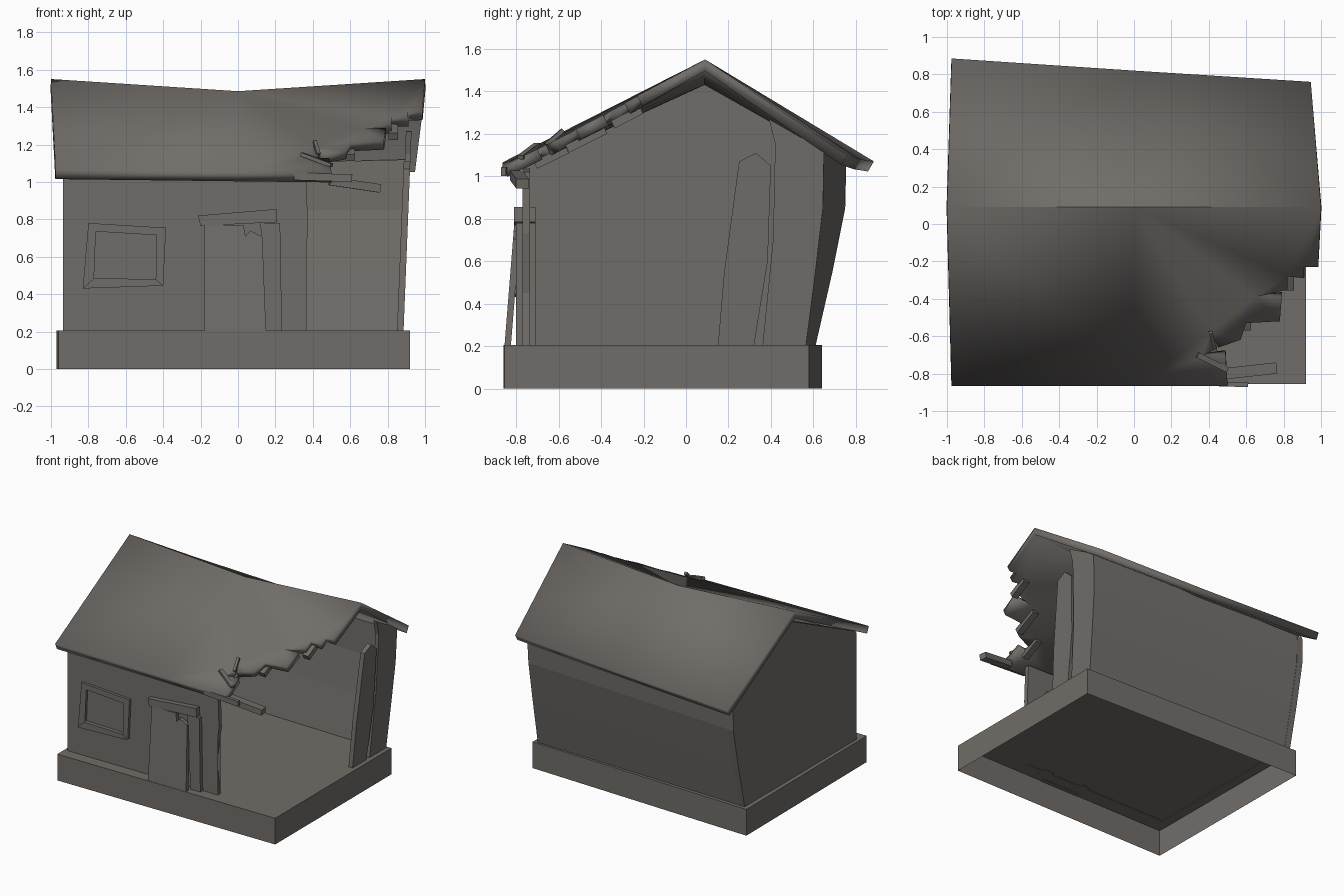
import bpy, bmesh, math
from mathutils import Vector

old = bpy.data.objects.get("Cube")
if old:
    bpy.data.objects.remove(old, do_unlink=True)

stone = bpy.data.materials.new("weathered grey")
stone.use_nodes = True
COLOUR = (0.165, 0.152, 0.14, 1)
stone.diffuse_color = COLOUR
stone.node_tree.nodes["Principled BSDF"].inputs["Base Color"].default_value = COLOUR


def finish(name, bm, smooth=False):
    bmesh.ops.triangulate(bm, faces=[f for f in bm.faces if len(f.verts) > 4])
    bmesh.ops.recalc_face_normals(bm, faces=bm.faces)
    mesh = bpy.data.meshes.new(name)
    bm.to_mesh(mesh)
    bm.free()
    mesh.materials.append(stone)
    ob = bpy.data.objects.new(name, mesh)
    bpy.context.collection.objects.link(ob)
    if smooth:
        bpy.ops.object.select_all(action="DESELECT")
        ob.select_set(True)
        bpy.context.view_layer.objects.active = ob
        bpy.ops.object.shade_smooth_by_angle(angle=math.radians(25))
    return ob


def bridge(name, loop_a, loop_b, cap_b=True):
    """Solid between two matching outlines."""
    bm = bmesh.new()
    a = [bm.verts.new(p) for p in loop_a]
    b = [bm.verts.new(p) for p in loop_b]
    bm.faces.new(a)
    if cap_b:
        bm.faces.new(b)
    for i in range(len(a)):
        j = (i + 1) % len(a)
        bm.faces.new((a[i], a[j], b[j], b[i]))
    return finish(name, bm)


def slab_x(name, yz, x, depth, lean=0.0):
    """Outline in y-z, thick along x, leaning outward with height."""
    loop = [Vector((x + lean * (z - 0.2), y, z)) for y, z in yz]
    return bridge(name, loop, [p + Vector((depth, 0, 0)) for p in loop])


def slab_y(name, xz, y, depth, lean=0.0):
    """Outline in x-z, thick along y, leaning with height."""
    loop = [Vector((x, y + lean * (z - 0.2), z)) for x, z in xz]
    return bridge(name, loop, [p + Vector((0, depth, 0)) for p in loop])


def beam(name, start, end, width, height):
    """Rectangular timber between two points."""
    start, end = Vector(start), Vector(end)
    side = (end - start).cross(Vector((0, 0, 1))).normalized()
    up = side.cross(end - start).normalized()
    ring = [side * (sx * width / 2) + up * (sz * height / 2)
            for sx, sz in ((-1, -1), (1, -1), (1, 1), (-1, 1))]
    return bridge(name, [start + r for r in ring], [end + r for r in ring])


# Foundation, open underneath
plan = [(-0.96, -0.86), (0.92, -0.855), (0.92, 0.58), (-0.97, 0.64)]
bridge("foundation", [(x, y, 0.205) for x, y in plan], [(x, y, 0) for x, y in plan], cap_b=False)

# Walls
slab_x("left_wall", [(-0.765, 0.2), (0.61, 0.2), (0.69, 0.55), (0.75, 0.85), (0.755, 1.06),
                     (0.09, 1.46), (-0.765, 1.05)], -0.935, 0.05)
slab_y("front_wall", [(-0.935, 0.2), (0.365, 0.2), (0.335, 0.45), (0.375, 0.73),
                      (0.365, 1.02), (-0.935, 1.04)], -0.77, 0.035)
left_profile = [(0.61, 0.2), (0.69, 0.55), (0.75, 0.85), (0.755, 1.07)]
right_profile = [(0.565, 0.2), (0.61, 0.55), (0.645, 0.85), (0.65, 1.12)]


def wall_loop(profile, x, lean):
    points = profile + [(y - 0.045, z) for y, z in reversed(profile)]
    return [(x + lean * (z - 0.2), y, z) for y, z in points]


bridge("back_wall", wall_loop(left_profile, -0.93, 0), wall_loop(right_profile, 0.88, 0.03))
slab_x("right_wall_remnant", [(0.36, 0.2), (0.565, 0.2), (0.61, 0.55), (0.645, 0.85), (0.65, 1.12),
                              (0.39, 1.27), (0.42, 1.15), (0.41, 0.7)], 0.855, 0.03, 0.04)
slab_x("broken_wall_board", [(0.15, 0.2), (0.32, 0.2), (0.385, 0.6), (0.4, 1.05),
                             (0.33, 1.11), (0.25, 1.07), (0.18, 0.55)], 0.85, 0.035, 0.04)

# Sagging roof with a ragged hole at the front left corner
RIDGE_Y, FRONT_Y = 0.09, -0.865


def ridge_z(x):
    return 1.485 + 0.065 * abs(x)


def front_point(x, y):
    t = (RIDGE_Y - y) / (RIDGE_Y - FRONT_Y)
    return Vector((x, y, ridge_z(x) * (1 - t) + (1.065 - 0.012 * (x + 1)) * t))


ragged = [(0.5, FRONT_Y), (0.49, -0.7), (0.36, -0.71), (0.43, -0.67), (0.41, -0.58),
          (0.45, -0.66), (0.57, -0.62), (0.6, -0.53), (0.78, -0.52), (0.79, -0.39),
          (0.65, -0.39), (0.82, -0.35), (0.82, -0.28), (0.91, -0.29), (0.91, -0.23),
          (0.985, -0.23)]
mid_ridge, mid_front = front_point(0, RIDGE_Y), front_point(0, FRONT_Y)
left_ridge, right_ridge = front_point(-1, RIDGE_Y), front_point(1, RIDGE_Y)
back_left, back_mid, back_right = (-0.975, 0.885, 1.07), (0, 0.82, 1.08), (0.945, 0.76, 1.1)
panels = [
    [left_ridge, front_point(-0.975, FRONT_Y), mid_front, mid_ridge],
    [mid_ridge, mid_front] + [front_point(*p) for p in ragged] + [right_ridge],
    [mid_ridge, back_mid, back_left, left_ridge],
    [right_ridge, back_right, back_mid, mid_ridge],
]
bm = bmesh.new()
for panel in panels:
    bm.faces.new([bm.verts.new(p) for p in panel])
bmesh.ops.remove_doubles(bm, verts=bm.verts, dist=0.0005)
roof = finish("roof", bm, smooth=True)
up = sum(p.normal.z for p in roof.data.polygons) > 0
shell = roof.modifiers.new("thickness", "SOLIDIFY")
shell.thickness = 0.055
shell.offset = -1 if up else 1

# Broken timbers around the hole
beam("fallen_eave_beam", (0.49, -0.8, 1.005), (0.76, -0.77, 0.965), 0.06, 0.045)
beam("front_eave_stub", (0.3, -0.85, 1.03), (0.61, -0.86, 1.02), 0.025, 0.04)
for i, (x, y, length) in enumerate([(0.42, -0.66, 0.1), (0.6, -0.5, 0.12), (0.83, -0.3, 0.09)]):
    a, b = front_point(x, y + length), front_point(x, y - length / 2)
    drop = Vector((0, 0, -0.07))
    beam(f"broken_rafter_{i + 1}", a + drop, b + drop, 0.05, 0.04)
beam("roof_splinter", front_point(0.34, -0.7) + Vector((0, 0, 0.02)),
     front_point(0.5, -0.78), 0.03, 0.02)
beam("roof_spike", front_point(0.43, -0.66), front_point(0.41, -0.58) + Vector((0, 0, 0.03)),
     0.02, 0.02)

# Crooked window frame
outer = [(-0.83, 0.43), (-0.4, 0.445), (-0.385, 0.755), (-0.8, 0.78)]
inner = [(-0.77, 0.485), (-0.44, 0.48), (-0.435, 0.715), (-0.76, 0.735)]
for i, part in enumerate(("sill", "right_side", "top", "left_side")):
    j = (i + 1) % 4
    slab_y("window_" + part, [outer[i], outer[j], inner[j], inner[i]],
           -0.805 if part == "sill" else -0.79, 0.03)

# Door frame and the leaning broken door
slab_y("door_lintel", [(-0.2, 0.765), (0.21, 0.785), (0.205, 0.855), (-0.215, 0.82)], -0.81, 0.1)
slab_y("door_jamb_left", [(-0.18, 0.2), (-0.1, 0.2), (-0.1, 0.77), (-0.18, 0.77)], -0.79, 0.08)
slab_y("door_jamb_right", [(0.15, 0.2), (0.235, 0.2), (0.225, 0.78), (0.12, 0.78)], -0.8, 0.09)
slab_y("leaning_door", [(-0.18, 0.2), (0.15, 0.2), (0.13, 0.705), (0.065, 0.74), (0.04, 0.71),
                        (0.03, 0.77), (-0.18, 0.77)], -0.855, 0.03, 0.08)
